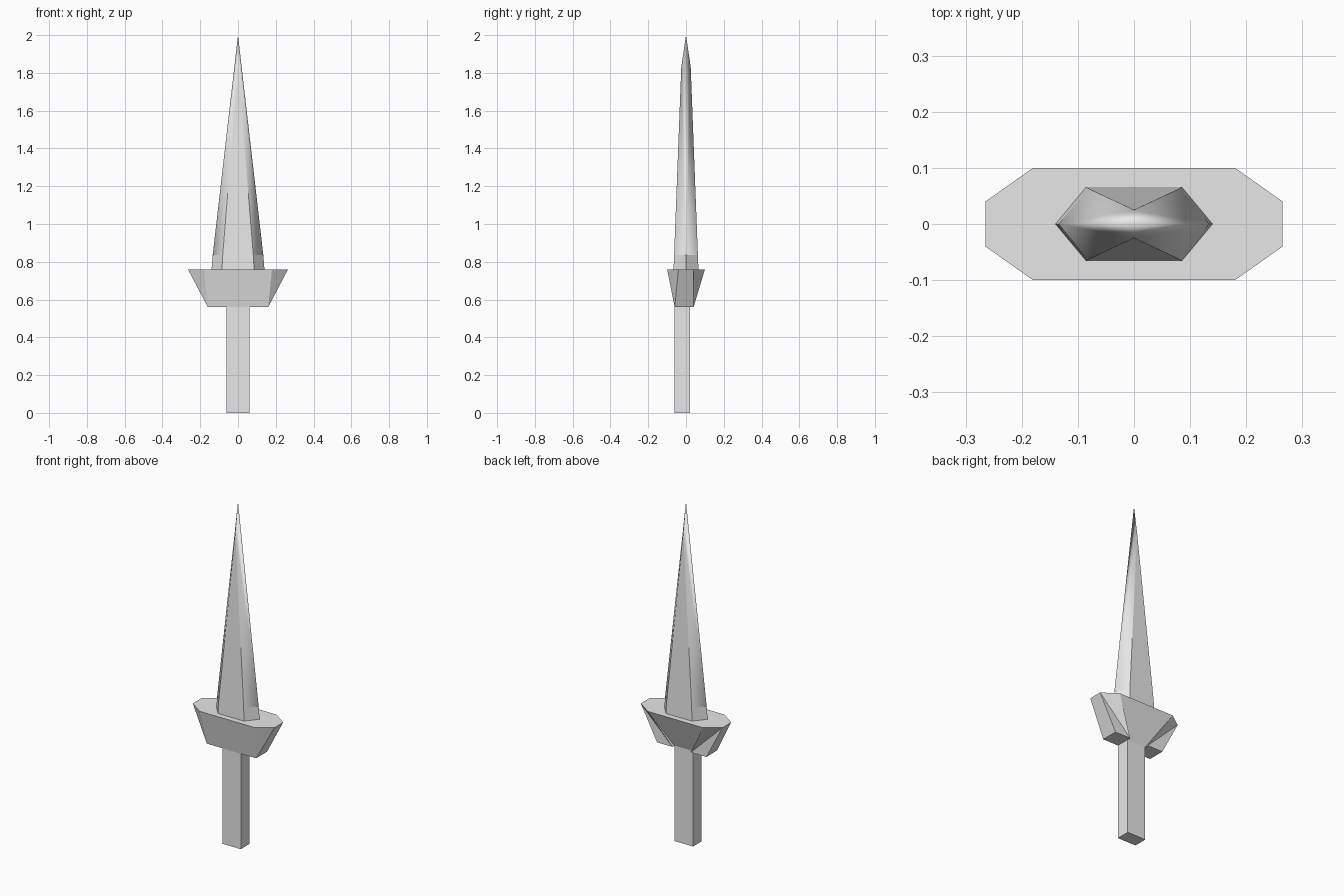
import bpy
import bmesh

if "Cube" in bpy.data.objects:
    bpy.data.objects.remove(bpy.data.objects["Cube"], do_unlink=True)

GREY = (0.8, 0.8, 0.8, 1)
grey = bpy.data.materials.new("plain grey")
grey.use_nodes = True
grey.diffuse_color = GREY
grey.node_tree.nodes["Principled BSDF"].inputs["Base Color"].default_value = GREY


def build(name, faces, smooth_rule=None):
    """Make a closed mesh from corner loops; faces passing the rule are smooth."""
    bm = bmesh.new()
    for loop in faces:
        bm.faces.new([bm.verts.new(p) for p in loop])
    bmesh.ops.remove_doubles(bm, verts=bm.verts, dist=0.0005)
    bmesh.ops.recalc_face_normals(bm, faces=bm.faces)
    for f in bm.faces:
        f.smooth = bool(smooth_rule and smooth_rule(f))
    # edges stay soft only between two smooth faces
    for e in bm.edges:
        e.smooth = all(f.smooth for f in e.link_faces)
    mesh = bpy.data.meshes.new(name)
    bm.to_mesh(mesh)
    bm.free()
    mesh.materials.append(grey)
    obj = bpy.data.objects.new(name, mesh)
    bpy.context.collection.objects.link(obj)
    return obj


def flip(p):
    return (-p[0], p[1], p[2])


def both_sides(loops):
    return loops + [[flip(p) for p in loop] for loop in loops]


def bridge(lower, upper):
    n = len(lower)
    return [[lower[i], lower[(i + 1) % n], upper[(i + 1) % n], upper[i]]
            for i in range(n)]


# Grip: square-cut bar set towards the front
BOTTOM, TOP = 0.56, 0.76


def grip_ring(z):
    return [(-0.06, -0.06, z), (0.06, -0.06, z), (0.06, 0.02, z), (-0.06, 0.02, z)]


low, high = grip_ring(0), grip_ring(BOTTOM)
build("grip", bridge(low, high) + [low, high])

# Guard: octagonal top narrowing to the grip and two short prongs
front, end_f = (0.18, -0.1, TOP), (0.265, -0.04, TOP)
end_b, back = (0.265, 0.04, TOP), (0.18, 0.1, TOP)
grip_f, grip_b = (0.06, -0.06, BOTTOM), (0.06, 0.02, BOTTOM)
prong_f, prong_b = (0.16, -0.06, BOTTOM), (0.16, 0.04, BOTTOM)
inner = (0.06, 0.04, BOTTOM)
guard = both_sides([
    [end_f, end_b, prong_b, prong_f],
    [front, end_f, prong_f],
    [front, prong_f, grip_f],
    [end_b, back, inner],
    [end_b, inner, prong_b],
    [back, grip_b, inner],
    [grip_f, prong_f, prong_b, inner, grip_b],
])
for a, b in ((front, grip_f), (back, grip_b), (grip_f, grip_b)):
    guard.append([a, flip(a), flip(b), b])
rim = [front, end_f, end_b, back]
guard.append(rim + [flip(p) for p in reversed(rim)])
build("guard", guard)


# Blade: hexagonal collar, triangular flats and softly shaded bevels
def hexagon(edge, corner, depth, z):
    return [(edge, 0, z), (corner, depth, z), (-corner, depth, z),
            (-edge, 0, z), (-corner, -depth, z), (corner, -depth, z)]


base = hexagon(0.14, 0.085, 0.066, TOP)
collar = hexagon(0.134, 0.081, 0.063, 0.835)
tip = (0, 0, 2)
blade = bridge(base, collar) + [base]
for s in (1, -1):
    ridge = (0, 0.025 * s, 1.83)
    corner = (0.081, 0.063 * s, 0.835)
    blade.append([corner, flip(corner), ridge])
    blade += both_sides([[(0.134, 0, 0.835), corner, ridge, tip]])
build("blade", blade, lambda f: any(v.co.z > 1.9 for v in f.verts))
